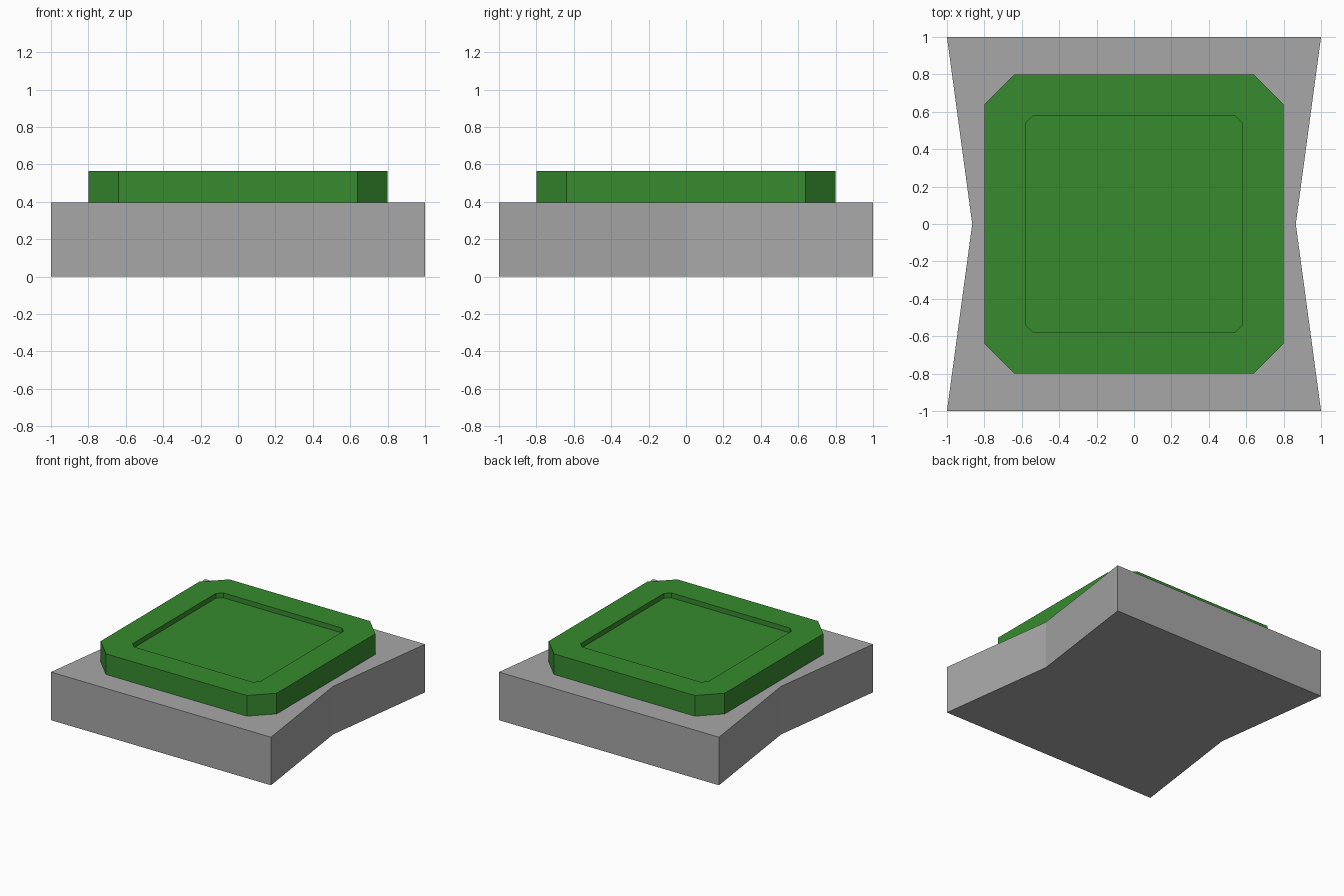
import bpy, bmesh

if "Cube" in bpy.data.objects:
    bpy.data.objects.remove(bpy.data.objects["Cube"])


def material(name, rgb):
    m = bpy.data.materials.new(name)
    m.diffuse_color = (*rgb, 1.0)
    m.use_nodes = True
    m.node_tree.nodes["Principled BSDF"].inputs["Base Color"].default_value = m.diffuse_color
    return m


def chamfered_square(half, cut):
    h, c = half, half - cut
    return [(c, -h), (h, -c), (h, c), (c, h), (-c, h), (-h, c), (-h, -c), (-c, -h)]


def lofted(name, rings, mat):
    """Join (outline, z) rings with side walls and cap the first and last ring."""
    bm = bmesh.new()
    loops = [[bm.verts.new((x, y, z)) for x, y in outline] for outline, z in rings]
    n = len(loops[0])
    for a, b in zip(loops, loops[1:]):
        for i in range(n):
            j = (i + 1) % n
            bm.faces.new((a[i], a[j], b[j], b[i]))
    bm.faces.new(loops[0][::-1])
    bm.faces.new(loops[-1])
    bmesh.ops.recalc_face_normals(bm, faces=bm.faces)
    mesh = bpy.data.meshes.new(name)
    bm.to_mesh(mesh)
    bm.free()
    mesh.materials.append(mat)
    obj = bpy.data.objects.new(name, mesh)
    bpy.context.collection.objects.link(obj)
    return obj


gray = material("gray", (0.39, 0.39, 0.39))
green = material("green", (0.038, 0.26, 0.028))

BASE_TOP, PAD_TOP, RECESS = 0.395, 0.565, 0.04

# Base slab with sides pinched in at the middle
waist = [(-1, -1), (1, -1), (0.865, 0), (1, 1), (-1, 1), (-0.865, 0)]
lofted("base_slab", [(waist, 0), (waist, BASE_TOP)], gray)

# Green pad with chamfered corners and a shallow recess
outer, inner = chamfered_square(0.8, 0.16), chamfered_square(0.58, 0.04)
lofted("pad", [(outer, BASE_TOP), (outer, PAD_TOP),
               (inner, PAD_TOP), (inner, PAD_TOP - RECESS)], green)
